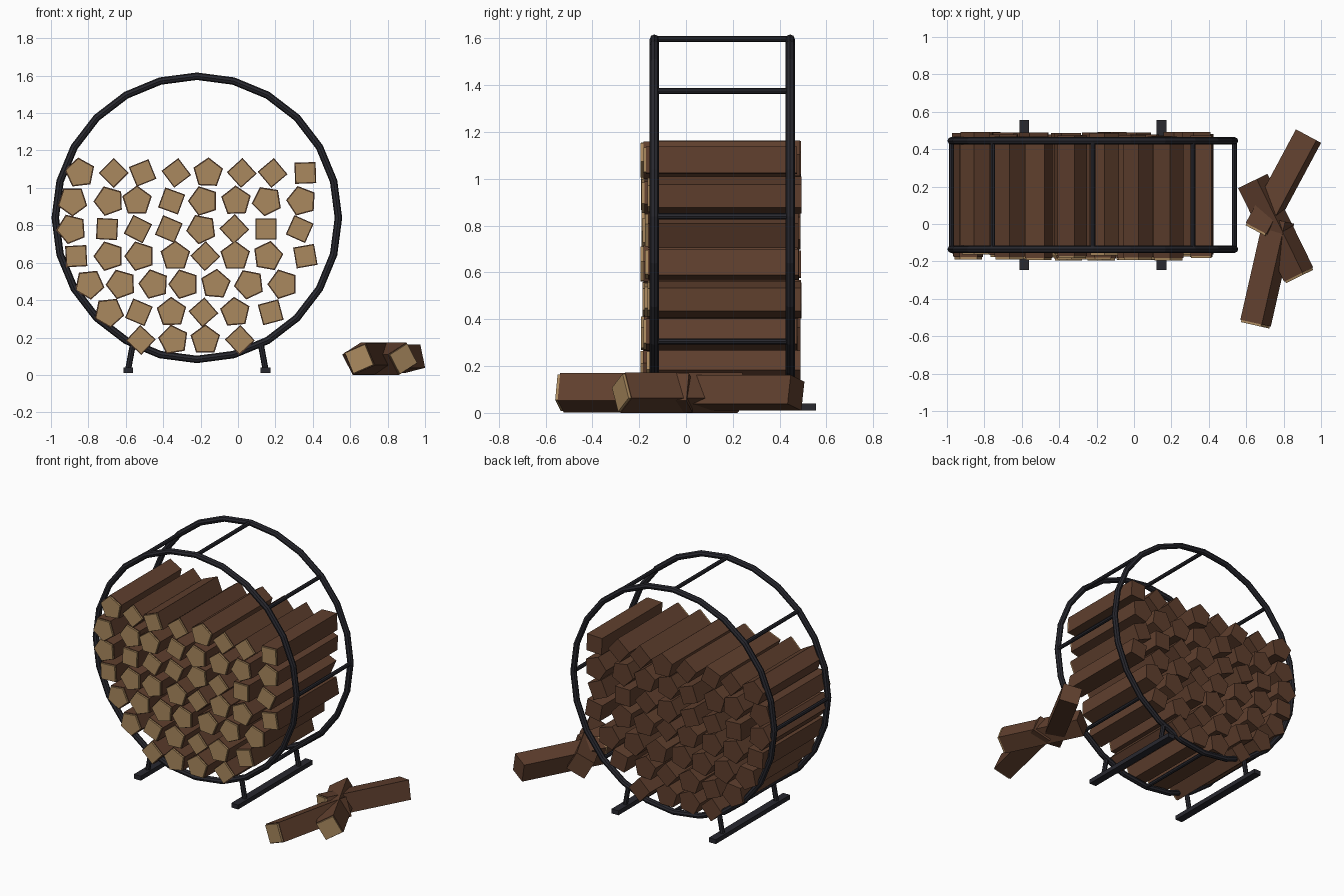
import bpy, bmesh, math, random
from mathutils import Vector, Matrix

if "Cube" in bpy.data.objects:
    bpy.data.objects.remove(bpy.data.objects["Cube"])

random.seed(4)


def material(name, rgb):
    m = bpy.data.materials.new(name)
    m.diffuse_color = (*rgb, 1)
    m.use_nodes = True
    m.node_tree.nodes["Principled BSDF"].inputs["Base Color"].default_value = m.diffuse_color
    return m


METAL = material("dark metal", (0.021, 0.021, 0.028))
BARK = material("brown bark", (0.115, 0.05, 0.027))
WOOD = material("cut wood", (0.40, 0.25, 0.112))

CX, CZ, R = -0.22, 0.84, 0.757        # hoop centre and radius
Y_FRONT, Y_BACK = -0.135, 0.445       # hoop planes
Y_MID = (Y_FRONT + Y_BACK) / 2


def rod(name, a, b, radius):
    a, b = Vector(a), Vector(b)
    bpy.ops.mesh.primitive_cylinder_add(vertices=8, radius=radius, depth=(b - a).length,
                                        location=(a + b) / 2)
    o = bpy.context.object
    o.rotation_euler = (b - a).to_track_quat('Z', 'Y').to_euler()
    o.name = name
    o.data.materials.append(METAL)


def prism(bm, n, angle, r, y0, y1, mat):
    """n-sided prism along y, first corner at the given angle in the front view."""
    rings = []
    for y in (y0, y1):
        rings.append([bm.verts.new((r * math.cos(angle + i * math.tau / n), y,
                                    r * math.sin(angle + i * math.tau / n))) for i in range(n)])
    faces = [bm.faces.new(rings[0]), bm.faces.new(rings[1][::-1])]
    for i in range(n):
        j = (i + 1) % n
        faces.append(bm.faces.new((rings[0][i], rings[1][i], rings[1][j], rings[0][j])))
    for f in faces:
        f.material_index = mat


def log(name, loc, n, degrees, r, half, yaw=0.0):
    """Bark prism with a pale cut plate on its front end."""
    bm = bmesh.new()
    a = math.radians(degrees)
    prism(bm, n, a, r, -half, half, 0)
    prism(bm, n, a, r * 0.93, -half - 0.012, -half + 0.002, 1)
    bmesh.ops.recalc_face_normals(bm, faces=bm.faces)
    bm.transform(Matrix.Rotation(yaw, 4, 'Z'))
    me = bpy.data.meshes.new(name)
    bm.to_mesh(me)
    bm.free()
    me.materials.append(BARK)
    me.materials.append(WOOD)
    o = bpy.data.objects.new(name, me)
    o.location = loc
    bpy.context.collection.objects.link(o)


# two round hoops
for label, y in (("front", Y_FRONT), ("back", Y_BACK)):
    bpy.ops.mesh.primitive_torus_add(major_segments=24, minor_segments=8, major_radius=R,
                                     minor_radius=0.02, location=(CX, y, CZ),
                                     rotation=(math.pi / 2, 0, 0))
    hoop = bpy.context.object
    hoop.name = label + "_hoop"
    hoop.data.materials.append(METAL)

# cross bars between the hoops
for k in range(8):
    a = k * math.pi / 4
    x, z = CX + R * math.cos(a), CZ + R * math.sin(a)
    rod(f"cross_bar_{k + 1}", (x, Y_FRONT, z), (x, Y_BACK, z), 0.013)

# floor runners and short legs, mirrored left and right
for label, s in (("left", -1), ("right", 1)):
    fx = CX + s * 0.367
    bpy.ops.mesh.primitive_cube_add(size=1, location=(fx, Y_MID, 0.025))
    foot = bpy.context.object
    foot.scale = (0.052, 0.8, 0.03)
    foot.name = label + "_foot"
    foot.data.materials.append(METAL)
    for end, y in (("front", Y_FRONT), ("back", Y_BACK)):
        rod(f"{label}_{end}_leg", (fx, y, 0.03), (CX + s * 0.342, y, 0.165), 0.016)

# stacked logs: row height, square logs (x, turn), five-sided logs (x, turn)
ROWS = [
    (1.08, [(-.665, 90), (-.51, 67), (-.33, 82), (.02, 87), (.185, 85), (.36, 47)],
     [(-.845, 97), (-.16, 88)]),
    (0.93, [(-.355, 115)],
     [(-.885, 54), (-.69, 110), (-.54, 90), (-.185, 108), (-.01, 92), (.155, 117), (.34, 105)]),
    (0.78, [(-.70, 42), (-.535, 108), (-.37, 112), (-.02, 88), (.15, 45), (.33, 111)],
     [(-.89, 112), (-.195, 115)]),
    (0.635, [(-.865, 48), (-.175, 88), (.36, 55)],
     [(-.69, 108), (-.525, 108), (-.335, 90), (-.015, 90), (.16, 80)]),
    (0.485, [],
     [(-.795, 60), (-.625, 110), (-.45, 105), (-.29, 108), (-.12, 85), (.06, 115), (.24, 108)]),
    (0.335, [(-.53, 112), (-.185, 86), (.175, 60)],
     [(-.69, 60), (-.355, 92), (-.015, 95)]),
    (0.187, [(-.52, 92), (.01, 88)],
     [(-.345, 100), (-.175, 90)]),
]
count = 0
for z, squares, pentagons in ROWS:
    for n, r, group in ((4, 0.08, squares), (5, 0.083, pentagons)):
        for x, turn in group:
            count += 1
            y = Y_MID + random.uniform(-0.018, 0.018)
            log(f"stacked_log_{count}", (x, y, z), n, turn, r, 0.322)

# three loose logs on the floor: front end, back end, turn
LOOSE = [((0.65, -0.53), (0.775, 0.02), 68),
         ((0.88, -0.27), (0.635, 0.23), 75),
         ((0.665, -0.03), (0.933, 0.47), 58)]
for i, (a, b, turn) in enumerate(LOOSE):
    d = Vector(b) - Vector(a)
    c = (Vector(a) + Vector(b)) / 2
    log(f"loose_log_{i + 1}", (c.x, c.y, 0.086), 4, turn, 0.09, d.length / 2,
        math.atan2(-d.x, d.y))
